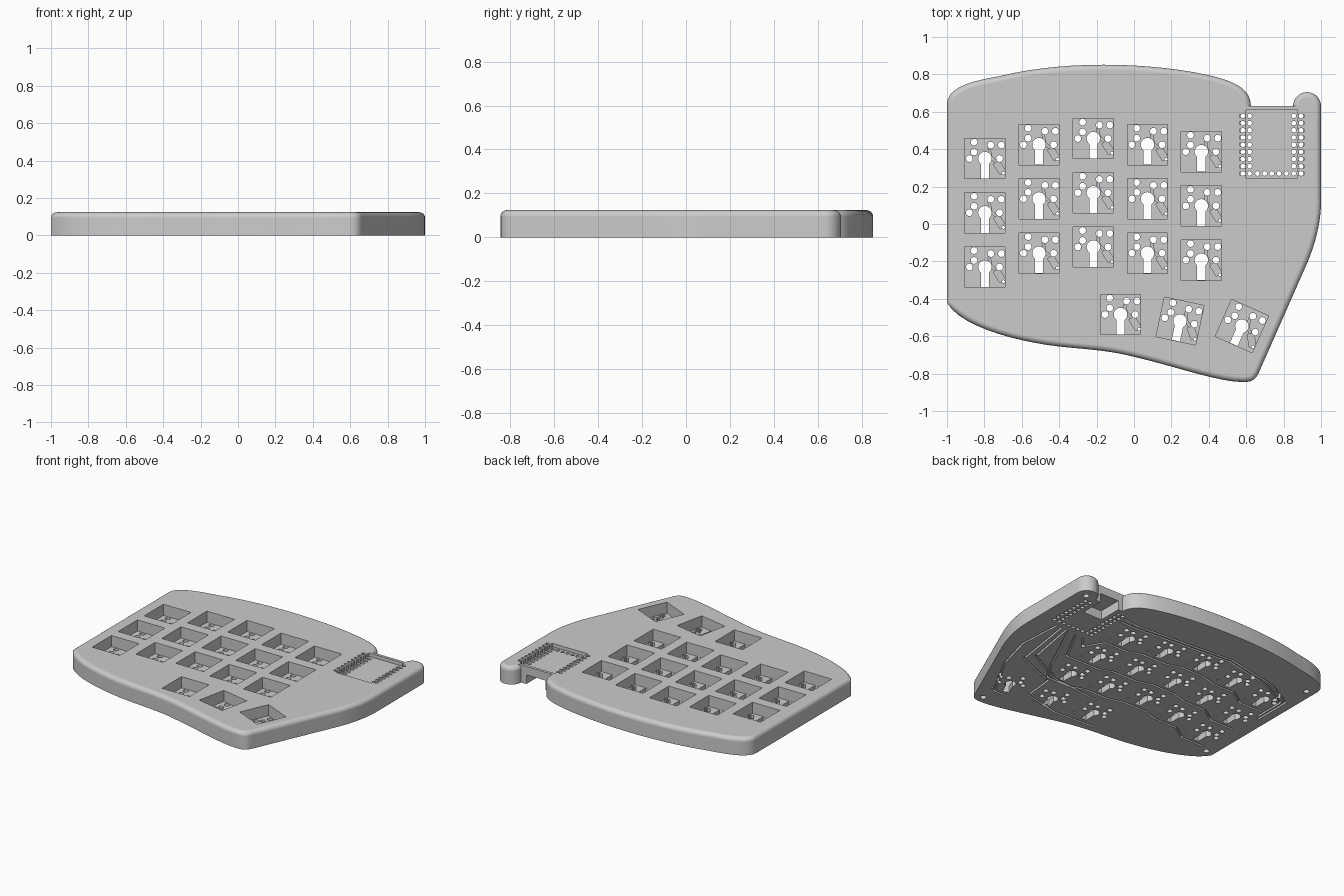
import bpy, bmesh, math
from mathutils import Vector, Matrix
from mathutils.geometry import interpolate_bezier

HEIGHT = 0.124
FLOOR = 0.045
KEY = 0.108          # half width of a switch pocket
RIM = 0.03           # radius of the rounded upper rim
NOTCH = 0.63         # y of the square-edged connector notch

old = bpy.data.objects.get("Cube")
if old:
    bpy.data.objects.remove(old, do_unlink=True)

grey = bpy.data.materials.new("matte_grey")
grey.use_nodes = True
grey.diffuse_color = (0.6, 0.6, 0.6, 1)
grey.node_tree.nodes["Principled BSDF"].inputs["Base Color"].default_value = grey.diffuse_color


def skin(bm, rings):
    """Closed solid through rings of points, listed from the bottom up."""
    rings = [[bm.verts.new(p) for p in ring] for ring in rings]
    bm.faces.new(rings[0][::-1])
    bm.faces.new(rings[-1])
    for low, high in zip(rings, rings[1:]):
        for i in range(len(low)):
            bm.faces.new((low[i - 1], low[i], high[i], high[i - 1]))


def prism(bm, points, low, high, place=Matrix()):
    area = sum(a[0] * b[1] - b[0] * a[1] for a, b in zip(points, points[1:] + points[:1]))
    if area < 0:
        points = points[::-1]
    skin(bm, [[place @ Vector((p[0], p[1], z)) for p in points] for z in (low, high)])


def rect(x0, y0, x1, y1):
    return [(x0, y0), (x1, y0), (x1, y1), (x0, y1)]


def circle(x, y, r, sides=20):
    return [(x + r * math.cos(math.tau * i / sides), y + r * math.sin(math.tau * i / sides))
            for i in range(sides)]


def ribbon(path, width):
    """Polygon of constant width along a path."""
    pts = [Vector(p) for p in path]
    left, right = [], []
    for i, p in enumerate(pts):
        d1 = (p - pts[i - 1]).normalized() if i else (pts[1] - p).normalized()
        d2 = (pts[i + 1] - p).normalized() if i + 1 < len(pts) else d1
        d = (d1 + d2).normalized()
        n = Vector((-d.y, d.x)) * width / 2 / max(d.dot(d1), 0.5)
        left.append(p + n)
        right.append(p - n)
    return [tuple(p) for p in left + right[::-1]]


def inset(points, dist):
    """Move the outline inwards, leaving the notch edge in place."""
    def edge(a, b):
        d = (b - a).normalized()
        on_notch = abs(a.y - NOTCH) < 1e-4 and abs(b.y - NOTCH) < 1e-4
        return Vector((-d.y, d.x)), 0 if on_notch else dist
    result = []
    for i, p in enumerate(points):
        n1, d1 = edge(points[i - 1], p)
        n2, d2 = edge(p, points[(i + 1) % len(points)])
        det = n1.cross(n2)
        if abs(det) < 0.02:
            result.append(p + (n1 + n2).normalized() * dist)
        else:
            result.append(p + Vector((d1 * n2.y - d2 * n1.y, n1.x * d2 - n2.x * d1)) / det)
    return result


def make_object(name, bm):
    mesh = bpy.data.meshes.new(name)
    bm.to_mesh(mesh)
    bm.free()
    mesh.materials.append(grey)
    obj = bpy.data.objects.new(name, mesh)
    bpy.context.collection.objects.link(obj)
    return obj


def cut(target, bm):
    """Subtract one set of solids and remove the helper."""
    helper = make_object("cutter", bm)
    helper.hide_render = True
    mod = target.modifiers.new("cut", "BOOLEAN")
    mod.operation, mod.solver, mod.object = "DIFFERENCE", "MANIFOLD", helper
    bpy.context.view_layer.objects.active = target
    bpy.ops.object.modifier_apply(modifier=mod.name)
    bpy.data.objects.remove(helper, do_unlink=True)


# Case outline, clockwise: straight runs join the ends of successive curves
curves = [
    ((-1, .64), (-1, .73), (-.87, .765), (-.72, .79), 10),
    ((-.72, .79), (-.40, .87), (0, .865), (.30, .815), 14),
    ((.30, .815), (.5, .78), (.625, .74), (.625, NOTCH), 14),
    ((.85, NOTCH), (.85, .671), (.884, .705), (.925, .705), 8),
    ((.925, .705), (.966, .705), (1, .671), (1, .63), 8),
    ((1, .12), (1, .02), (.975, -.09), (.93, -.20), 10),
    ((.665, -.80), (.645, -.84), (.625, -.845), (.58, -.845), 6),
    ((.58, -.845), (.45, -.845), (.2, -.755), (0, -.71), 10),
    ((0, -.71), (-.13, -.675), (-.26, -.67), (-.40, -.655), 8),
    ((-.40, -.655), (-.62, -.63), (-.93, -.55), (-1, -.42), 12),
]
outline = []
for a, b, c, d, count in curves:
    for p in interpolate_bezier(*[Vector((*q, 0)) for q in (a, b, c, d)], count):
        if not outline or (outline[-1] - p.xy).length > 0.001:
            outline.append(p.xy)
outline.reverse()

# Case body with a rounded upper rim
rings = [[(p.x, p.y, 0) for p in outline]]
for step in range(7):
    t = math.pi / 2 * step / 6
    z = HEIGHT - RIM + RIM * math.sin(t)
    rings.append([(p.x, p.y, z) for p in inset(outline, RIM * (1 - math.cos(t)))])
bm = bmesh.new()
skin(bm, rings)
case = make_object("keyboard_case", bm)

# Switch positions: staggered columns and a fanned thumb cluster
columns = [(-.797, .35), (-.508, .424), (-.217, .457), (.072, .424), (.36, .387)]
pitch = 0.29
keys = [(x, y - pitch * row, 0) for x, y in columns for row in range(3)]
keys += [(-.072, -.484, 0), (.246, -.519, -12), (.577, -.546, -24)]
places = [Matrix.Translation((x, y, 0)) @ Matrix.Rotation(math.radians(a), 4, "Z")
          for x, y, a in keys]

# Switch pockets and the controller recess
bm = bmesh.new()
for place in places:
    prism(bm, rect(-KEY, -KEY, KEY, KEY), FLOOR, 0.2, place)
prism(bm, rect(.6, .245, .875, .61), HEIGHT - 0.025, 0.2)
cut(case, bm)

# Keyhole openings and pin holes through each pocket floor
pins = [(-.058, .088), (-.058, .035), (-.083, 0), (.032, .072), (.088, .072), (.078, 0)]
keyhole = [(.036 * math.cos(t), .036 * math.sin(t))
           for t in (math.radians(-52 + 284 * i / 20) for i in range(21))]
keyhole += [(-.0222, -.107), (.0222, -.107)]
bm = bmesh.new()
for place in places:
    prism(bm, keyhole, -0.1, FLOOR + 0.01, place)
    for x, y in pins:
        prism(bm, circle(x, y, .018), -0.1, FLOOR + 0.01, place)
    prism(bm, circle(.099, -.078, .008, 10), -0.1, FLOOR + 0.01, place)

# Controller pin holes
rows = [.27 + .0385 * i for i in range(9)]
for y in rows:
    for x in (.582, .618, .854, .893):
        prism(bm, circle(x, y, .0125, 12), -0.1, 0.2)
for i in range(5):
    prism(bm, circle(.66 + .0385 * i, .27, .0125, 12), -0.1, 0.2)
cut(case, bm)

# Diode beds and comb slots beside the controller
bm = bmesh.new()
for place in places:
    bed = place @ Matrix.Translation((.078, -.048, 0)) @ Matrix.Rotation(math.radians(32), 4, "Z")
    prism(bm, rect(-.018, -.034, .018, .034), FLOOR - 0.022, FLOOR + 0.01, bed)
for y in rows:
    for x in (.582, .854):
        prism(bm, rect(x - .018, y - .008, x + .055, y + .008), HEIGHT - 0.03, 0.2)
cut(case, bm)

# Diode lead grooves
bm = bmesh.new()
for place in places:
    prism(bm, ribbon([(.022, .055), (.03, .01), (.064, -.022)], .012),
          FLOOR - 0.012, FLOOR + 0.01, place)
cut(case, bm)

# Connector opening below the notch, and blind foot holes at the corners
bm = bmesh.new()
prism(bm, rect(.66, .46, .81, .7), -0.1, 0.065)
for x, y in ((-.94, .6), (-.94, -.4), (.6, -.79), (.93, .63)):
    prism(bm, circle(x, y, .02), -0.1, 0.03)
cut(case, bm)

# Wire channels in the underside: stepped rows, then the long outer runs
paths = []
for row in range(3):
    path = []
    for x, y in columns:
        level = y - pitch * row - .135
        path += [(x - .09, level), (x + .09, level)]
    paths.append(path + [(.53, .12 - .16 * row), (.60 + .06 * row, .20)])
paths += [
    [(.55, .56), (.42, .545), (-.32, .60), (-.72, .52), (-.93, .40), (-.93, .12)],
    [(.55, .52), (.42, .515), (-.32, .575), (-.70, .495), (-.905, .38), (-.905, .15)],
    [(.50, -.68), (.60, -.68), (.78, -.36), (.85, -.1), (.83, .22)],
    [(-.19, -.62), (.12, -.64), (.40, -.58), (.42, -.36), (.72, -.24), (.79, .22)],
    [(.02, -.35), (.40, -.31), (.68, -.17), (.75, .22)],
]
for path in paths:
    bm = bmesh.new()
    prism(bm, ribbon(path, .014), -0.1, 0.018)
    cut(case, bm)

# Smooth curved walls while flat faces stay flat
bpy.ops.object.select_all(action="DESELECT")
case.select_set(True)
bpy.context.view_layer.objects.active = case
bpy.ops.object.shade_smooth_by_angle(angle=math.radians(32))
normals = case.modifiers.new("even_normals", "WEIGHTED_NORMAL")
normals.keep_sharp = True
